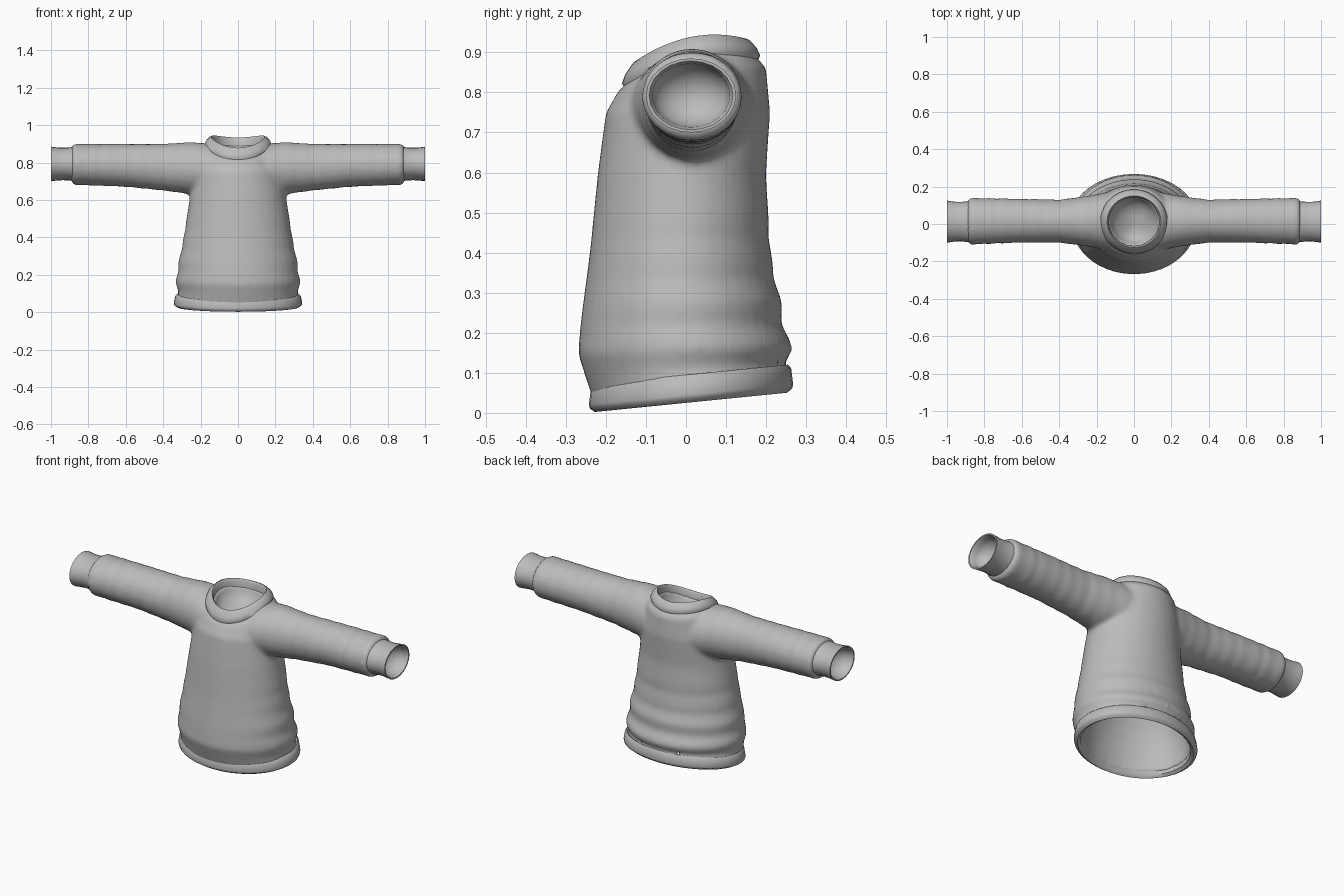
import bpy, bmesh, math
from mathutils import Vector

cube = bpy.data.objects.get("Cube")
if cube:
    bpy.data.objects.remove(cube, do_unlink=True)

wool = bpy.data.materials.new("grey_wool")
wool.use_nodes = True
GREY = (0.5, 0.5, 0.5, 1)
wool.diffuse_color = GREY
wool.node_tree.nodes["Principled BSDF"].inputs["Base Color"].default_value = GREY

UP = Vector((0, 0, 1))
RIGHT = Vector((1, 0, 0))


def angles(count):
    return [math.tau * i / count for i in range(count)]


def body_ring(z, half_width, front, back, tilt, bow):
    """Ellipse around the body; tilt raises the back, bow drops front and back."""
    centre, depth = (front + back) / 2, (back - front) / 2
    ring = []
    for a in angles(40):
        y = centre + depth * math.sin(a)
        ring.append(Vector((half_width * math.cos(a), y, z + tilt * y - bow * math.sin(a) ** 2)))
    return ring


def arm_ring(x, top, bottom, front, back):
    """Ellipse around the left arm."""
    centre = Vector((x, (front + back) / 2, (top + bottom) / 2))
    return [centre + Vector((0, (back - front) / 2 * math.cos(a), (top - bottom) / 2 * math.sin(a)))
            for a in angles(24)]


def rescale(ring, factor, shift=Vector()):
    """Copy of a ring, scaled about its middle and then moved."""
    middle = sum(ring, Vector()) / len(ring)
    return [middle + (p - middle) * factor + shift for p in ring]


def dish(rim, depth):
    """Rings of a rounded hollow that starts at the rim."""
    turns = [math.radians(angle) for angle in range(0, 90, 11)]
    return [rescale(rim, math.cos(t), depth * math.sin(t)) for t in turns]


def between(keys, steps):
    """Key rows with evenly blended rows between them."""
    rows = []
    for low, high in zip(keys, keys[1:]):
        for i in range(steps):
            rows.append([a + (b - a) * i / steps for a, b in zip(low, high)])
    return rows + [keys[-1]]


def loft(bm, rings, closed=False):
    """Skin a row of rings, either capped at both ends or closed into a loop."""
    rows = [[bm.verts.new(p) for p in ring] for ring in rings]
    pairs = list(zip(rows, rows[1:]))
    if closed:
        pairs.append((rows[-1], rows[0]))
    else:
        bm.faces.new(rows[0])
        bm.faces.new(rows[-1])
    for a, b in pairs:
        for i in range(len(a)):
            j = (i + 1) % len(a)
            bm.faces.new((a[i], a[j], b[j], b[i]))


def mirrored(rings):
    return [[Vector((-p.x, p.y, p.z)) for p in ring] for ring in rings]


def finish(name, bm):
    bmesh.ops.recalc_face_normals(bm, faces=bm.faces)
    mesh = bpy.data.meshes.new(name)
    bm.to_mesh(mesh)
    bm.free()
    mesh.materials.append(wool)
    obj = bpy.data.objects.new(name, mesh)
    bpy.context.collection.objects.link(obj)
    bpy.ops.object.select_all(action="DESELECT")
    obj.select_set(True)
    bpy.context.view_layer.objects.active = obj
    bpy.ops.object.shade_smooth_by_angle(angle=math.radians(50))
    return obj


def build(name, rings, closed=False):
    bm = bmesh.new()
    loft(bm, rings, closed)
    return finish(name, bm)


# Torso wall: height, half width, front, back, tilt, bow
torso_keys = [
    (0.05, 0.32, -0.23, 0.25, 0.1, 0),
    (0.15, 0.33, -0.27, 0.26, 0, 0),
    (0.25, 0.32, -0.26, 0.24, 0, 0),
    (0.4, 0.29, -0.24, 0.21, 0, 0),
    (0.6, 0.26, -0.22, 0.2, 0, 0),
    (0.75, 0.24, -0.2, 0.21, 0, 0),
    (0.86, 0.2, -0.17, 0.2, 0.16, 0.03),
    (0.9, 0.16, -0.14, 0.17, 0.2, 0.04),
]


def fold(ring, z):
    """Soft horizontal folds across the lower back, fading upward and forward."""
    wave = 0.04 * math.cos(math.tau * (z - 0.17) / 0.11) * max(0, 0.6 - z)
    out = []
    for p in ring:
        push = 1 + wave * (1 + p.y / 0.25)
        out.append(Vector((p.x * push, p.y * push, p.z)))
    return out


wall = [fold(body_ring(*row), row[0]) for row in between(torso_keys, 5)]
lining = dish(rescale(wall[0], 0.92), UP * 0.4)
neck_hollow = dish(rescale(wall[-1], 0.8), UP * -0.09)

# Sleeve: distance out, top, bottom, front, back
sleeve_keys = [
    (0.14, 0.9, 0.62, -0.14, 0.17),
    (0.25, 0.91, 0.63, -0.12, 0.15),
    (0.4, 0.9, 0.65, -0.1, 0.13),
    (0.6, 0.9, 0.67, -0.1, 0.135),
    (0.87, 0.9, 0.68, -0.11, 0.14),
]
sleeve = [rescale(arm_ring(*row), 1 + 0.025 * row[0] * math.sin(row[0] * 75))
          for row in between(sleeve_keys, 8)]
sleeve.append(rescale(sleeve[-1], 0.9, RIGHT * 0.02))

bm = bmesh.new()
loft(bm, lining[::-1] + wall + neck_hollow)
loft(bm, sleeve)
loft(bm, mirrored(sleeve))
body = finish("sweater_body", bm)
fuse = body.modifiers.new("fuse", "REMESH")
fuse.mode = "VOXEL"
fuse.voxel_size = 0.011
fuse.use_smooth_shade = True
soften = body.modifiers.new("soften", "SMOOTH")
soften.factor = 0.5
soften.iterations = 8

# Cuffs: a waisted tube with a thick rim and a dished lining
rim = arm_ring(1, 0.885, 0.7, -0.1, 0.125)
cuff = [rescale(rim, 1 - 0.06 * math.sin(math.pi * i / 8), RIGHT * (i / 8 - 1) * 0.13)
        for i in range(9)]
cuff.append(rescale(rim, 0.93))
cuff += dish(rescale(rim, 0.86, RIGHT * -0.015), RIGHT * -0.08)
build("left_cuff", cuff)
build("right_cuff", mirrored(cuff))

# Hem: a rounded band; each pair is scale and rise
hem_line = body_ring(0.035, 0.34, -0.24, 0.265, 0.1, 0)
hem_profile = [(0.96, 0.06), (0.99, 0.05), (1.01, 0.01), (1, 0), (0.95, -0.01), (0.9, 0), (0.89, 0.05)]
build("hem_band", [rescale(hem_line, s, UP * r) for s, r in hem_profile], closed=True)

# Collar: a raised band that dips at the front
collar_line = body_ring(0.895, 0.18, -0.16, 0.185, 0.2, 0.04)
collar_profile = [(0.95, -0.02), (1, 0), (0.95, 0.02), (0.85, 0.04), (0.8, 0.045), (0.75, 0.03), (0.75, -0.01)]
build("collar", [rescale(collar_line, s, UP * r) for s, r in collar_profile], closed=True)
